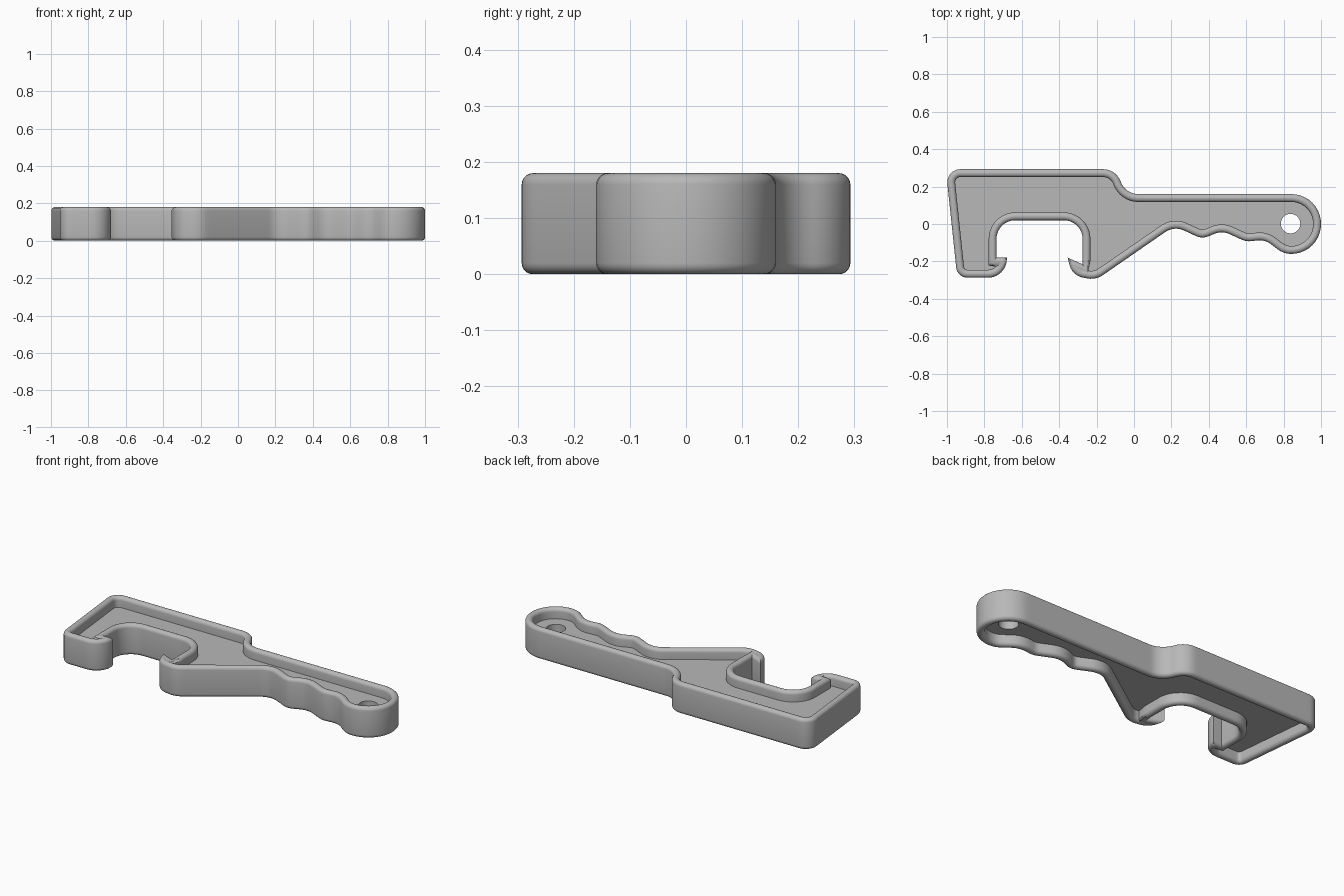
import bpy, bmesh, math
from mathutils import Vector

cube = bpy.data.objects.get("Cube")
if cube:
    bpy.data.objects.remove(cube, do_unlink=True)

HEIGHT, RIM, ROUND = 0.18, 0.042, 0.02
WEB_TOP = 0.12
STEP = 0.02

# Outline corners (x, y, fillet radius), clockwise from the handle end
CORNERS = [
    (1.0, 0.16, 0.159), (1.0, -0.16, 0.159),
    # finger grips
    (0.8, -0.16, 0.12), (0.7, -0.083, 0.1), (0.6, -0.095, 0.1),
    (0.47, -0.035, 0.1), (0.365, -0.08, 0.08), (0.215, -0.01, 0.1),
    # right hook
    (-0.205, -0.3, 0.11), (-0.33, -0.275, 0.09),
    (-0.355, -0.18, 0), (-0.275, -0.215, 0),
    # slot and left hook
    (-0.275, 0.02, 0.1), (-0.735, 0.02, 0.1),
    (-0.735, -0.18, 0), (-0.68, -0.18, 0), (-0.68, -0.287, 0.1),
    # head and shoulder
    (-0.945, -0.287, 0.06), (-1.006, 0.293, 0.07),
    (-0.098, 0.293, 0.1), (-0.044, 0.16, 0.1),
]


def fillet(prev, corner, nxt, radius):
    """Points of the arc that rounds one corner."""
    if radius == 0:
        return [corner]
    a, b = (prev - corner).normalized(), (nxt - corner).normalized()
    half = a.angle(b) / 2
    centre = corner + (a + b).normalized() * radius / math.sin(half)
    start = corner + a * radius / math.tan(half) - centre
    end = corner + b * radius / math.tan(half) - centre
    sweep = math.atan2(start.x * end.y - start.y * end.x, start.dot(end))
    count = max(3, round(abs(sweep) / math.radians(9)))
    arc = []
    for i in range(count + 1):
        t = sweep * i / count
        c, s = math.cos(t), math.sin(t)
        arc.append(centre + Vector((start.x * c - start.y * s,
                                    start.x * s + start.y * c)))
    return arc


def make_outline():
    """Rounded outline with its long edges divided evenly."""
    pts = [Vector(c[:2]) for c in CORNERS]
    rough = []
    for i, c in enumerate(CORNERS):
        rough += fillet(pts[i - 1], pts[i], pts[(i + 1) % len(pts)], c[2])
    fine = []
    for i, p in enumerate(rough):
        q = rough[(i + 1) % len(rough)]
        length = (q - p).length
        if length < 0.0005:
            continue
        parts = max(1, math.ceil(length / STEP))
        fine += [p.lerp(q, k / parts) for k in range(parts)]
    return fine


def clearance(p, segments):
    best = 9.0
    for ax, ay, dx, dy, sq in segments:
        px, py = p.x - ax, p.y - ay
        t = min(1.0, max(0.0, (px * dx + py * dy) / sq))
        best = min(best, (px - t * dx) ** 2 + (py - t * dy) ** 2)
    return math.sqrt(best)


def inset(outline, dist):
    """Inward offset; points that cross another side collapse together."""
    if dist < 0.00001:
        return list(outline)
    n = len(outline)
    segments, normals = [], []
    for i, p in enumerate(outline):
        d = outline[(i + 1) % n] - p
        segments.append((p.x, p.y, d.x, d.y, d.length_squared))
        normals.append(Vector((d.y, -d.x)).normalized())
    ring, valid = [], []
    for i, p in enumerate(outline):
        m, k = normals[i - 1], normals[i]
        q = p + (m + k) * dist / (1 + m.dot(k))
        ring.append(q)
        valid.append(clearance(q, segments) > dist * 0.998)
    result = []
    for i in range(n):
        if valid[i]:
            result.append(ring[i])
            continue
        lo, hi = i, i
        while not valid[lo % n]:
            lo -= 1
        while not valid[hi % n]:
            hi += 1
        result.append((ring[lo % n] + ring[hi % n]) / 2)
    return result


# Rim cross-section: rounded outer edge, rounded inner edge, recess wall
angles = [math.radians(90) * i / 5 for i in range(6)]
profile = [(ROUND * (1 - math.cos(a)), HEIGHT - ROUND * (1 - math.sin(a)))
           for a in angles]
profile += [(RIM - ROUND * (1 - math.sin(a)), HEIGHT - ROUND * (1 - math.cos(a)))
            for a in angles]
profile.append((RIM, WEB_TOP))

outline = make_outline()
upper = [(inset(outline, d), z) for d, z in profile]
lower = [(ring, HEIGHT - z) for ring, z in reversed(upper)]

bm = bmesh.new()


def loft(rings):
    rows = [[bm.verts.new((p.x, p.y, z)) for p in ring] for ring, z in rings]
    for a, b in zip(rows, rows[1:]):
        for i in range(len(a)):
            bm.faces.new((a[i - 1], a[i], b[i], b[i - 1]))


# Rim all round, and the wall of the hanging hole
loft(lower + upper)
hole = [Vector((0.837 + 0.052 * math.cos(t), 0.002 + 0.052 * math.sin(t)))
        for t in (math.tau * i / 40 for i in range(40))]
loft([(hole, HEIGHT - WEB_TOP), (hole, WEB_TOP)])
bmesh.ops.remove_doubles(bm, verts=bm.verts[:], dist=0.00002)

# Thin web, filled between the rim and the hole on both sides
open_edges = [e for e in bm.edges if e.is_boundary]
for top in (True, False):
    side = [e for e in open_edges if (e.verts[0].co.z > HEIGHT / 2) == top]
    bmesh.ops.triangle_fill(bm, edges=side, use_beauty=True,
                            normal=(0, 0, 1 if top else -1))
bmesh.ops.recalc_face_normals(bm, faces=bm.faces[:])

mesh = bpy.data.meshes.new("opener_body")
bm.to_mesh(mesh)
bm.free()
body = bpy.data.objects.new("opener_body", mesh)
bpy.context.collection.objects.link(body)

# Plain grey plastic
grey = bpy.data.materials.new("grey")
grey.use_nodes = True
colour = (0.48, 0.48, 0.48, 1)
grey.diffuse_color = colour
grey.node_tree.nodes["Principled BSDF"].inputs["Base Color"].default_value = colour
mesh.materials.append(grey)

bpy.ops.object.select_all(action="DESELECT")
body.select_set(True)
bpy.context.view_layer.objects.active = body
bpy.ops.object.shade_smooth_by_angle(angle=math.radians(30))
